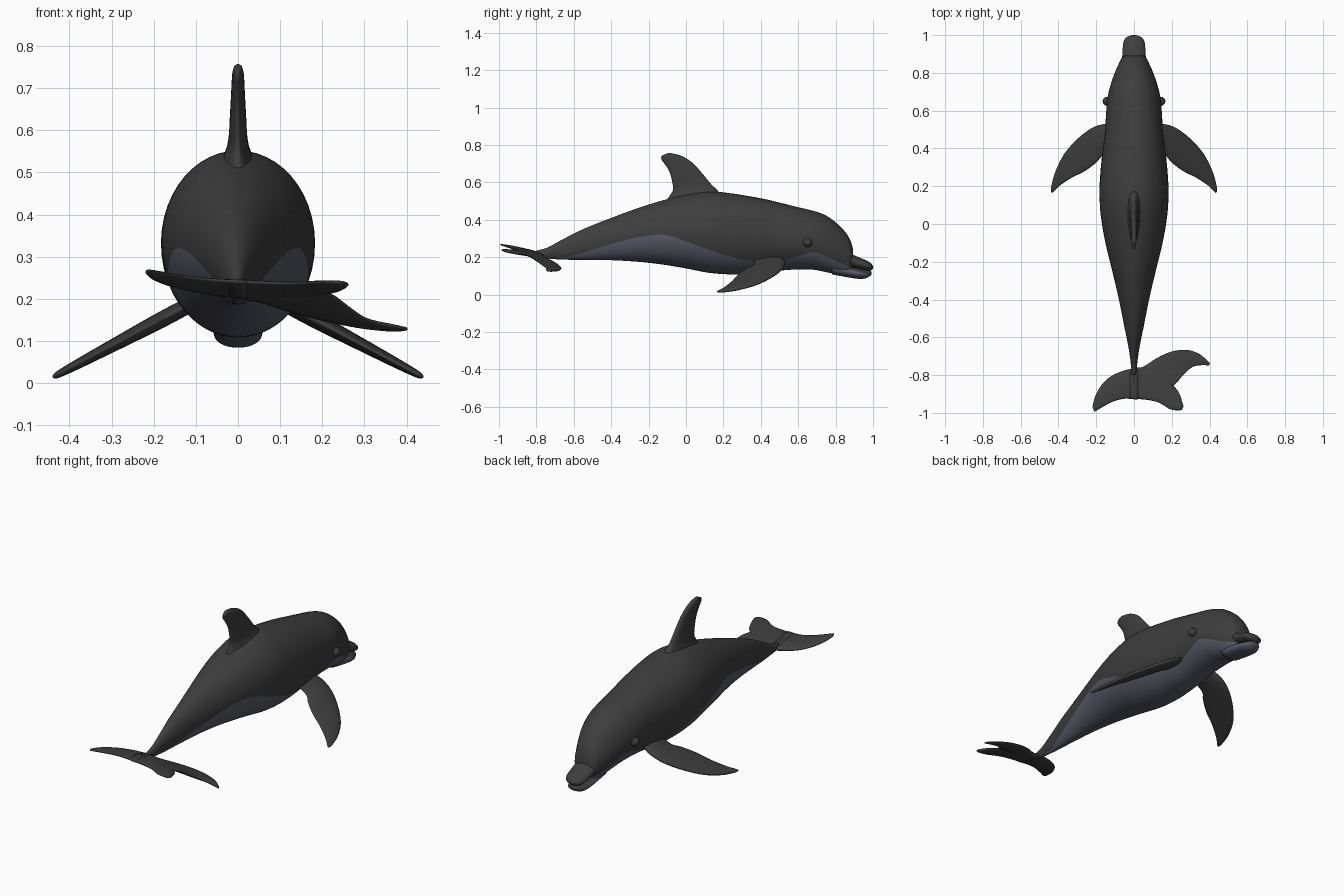
import bpy, bmesh, math
from mathutils import Vector


def material(name, rgb):
    m = bpy.data.materials.new(name)
    m.diffuse_color = (*rgb, 1)
    return m


DARK = material("dark grey skin", (0.048, 0.048, 0.048))
BELLY = material("blue grey belly", (0.10, 0.104, 0.14))


def smooth_rows(rows, steps):
    """Catmull-Rom interpolation of equal-length number rows."""
    rows = [Vector(r) for r in rows]
    pts = [rows[0] * 2 - rows[1]] + rows + [rows[-1] * 2 - rows[-2]]
    out = []
    for i in range(1, len(pts) - 2):
        a, b, c, d = pts[i - 1:i + 3]
        for s in range(steps):
            t = s / steps
            out.append(0.5 * (2 * b + (c - a) * t + (2 * a - 5 * b + 4 * c - d) * t * t
                              + (3 * b - a - 3 * c + d) * t ** 3))
    return out + [rows[-1]]


def skin(name, rings, light=lambda k: False):
    """Join closed rings into a smooth capped surface; light(k) picks belly strips."""
    bm = bmesh.new()
    vs = [[bm.verts.new(p) for p in ring] for ring in rings]
    n = len(vs[0])
    for a, b in zip(vs, vs[1:]):
        for k in range(n):
            f = bm.faces.new((a[k], a[(k + 1) % n], b[(k + 1) % n], b[k]))
            f.material_index = int(light(k))
    bm.faces.new(vs[0])
    bm.faces.new(vs[-1])
    bmesh.ops.recalc_face_normals(bm, faces=bm.faces)
    me = bpy.data.meshes.new(name)
    bm.to_mesh(me)
    bm.free()
    me.materials.append(DARK)
    me.materials.append(BELLY)
    for p in me.polygons:
        p.use_smooth = True
    ob = bpy.data.objects.new(name, me)
    bpy.context.collection.objects.link(ob)
    return ob


def trunk(name, rows, steps=5, low=10, high=16):
    """Elliptical rings from rows (y, top, bottom, half width, belly line)."""
    rings = []
    for y, top, bot, w, line in smooth_rows(rows, steps):
        zc, h = (top + bot) / 2, max((top - bot) / 2, 0.002)
        edge = math.asin(max(-0.995, min(0.9, (line - zc) / h)))
        up = math.pi / 2
        ang = [-up + (edge + up) * i / low for i in range(low)]
        ang += [edge + (up - edge) * i / high for i in range(high + 1)]
        side = [(w * math.cos(a), y, zc + h * math.sin(a)) for a in ang]
        rings.append(side + [(-x, yy, z) for x, yy, z in side[-2:0:-1]])
    total = len(rings[0])
    return skin(name, rings, lambda k: k < low or k >= total - low)


def fin(name, rows, place, normal, steps=5, n=20):
    """Lens-shaped blade from rows (lead u, lead v, trail u, trail v, half thickness)."""
    normal = Vector(normal).normalized()
    rings = []
    for lu, lv, tu, tv, th in smooth_rows(rows, steps):
        ring = []
        for k in range(n):
            a = 2 * math.pi * k / n
            t = 0.5 - 0.5 * math.cos(a)
            p = Vector(place(lu + (tu - lu) * t, lv + (tv - lv) * t))
            ring.append(p + normal * th * math.sin(a) * (1.1 - 0.4 * t))
        rings.append(ring)
    return skin(name, rings)


# Body with pale belly
trunk("body", [
    (-.80, .235, .20, .012, 0), (-.74, .252, .193, .017, .18), (-.66, .295, .187, .028, .195),
    (-.55, .35, .186, .05, .225), (-.4, .41, .184, .08, .27), (-.25, .465, .175, .115, .308),
    (-.12, .505, .16, .147, .32), (0, .535, .14, .17, .285), (.12, .552, .117, .182, .24),
    (.25, .54, .108, .18, .20), (.4, .515, .115, .165, .172), (.5, .492, .128, .153, .177),
    (.6, .467, .135, .147, .205), (.68, .448, .133, .138, .227), (.75, .422, .12, .12, .205),
    (.81, .378, .108, .098, .175), (.85, .337, .102, .08, .16), (.878, .292, .11, .066, .15),
    (.893, .245, .15, .045, .155)])

# Beak
trunk("upper_jaw", [
    (.76, .232, .17, .07, 0), (.82, .228, .155, .068, 0), (.88, .217, .145, .063, 0),
    (.93, .197, .135, .06, 0), (.97, .18, .128, .054, 0), (.99, .167, .13, .038, 0),
    (1.0, .152, .14, .012, 0)])
trunk("lower_jaw", [
    (.78, .17, .108, .06, .16), (.88, .15, .09, .058, .135), (.93, .14, .084, .055, .12),
    (.96, .133, .087, .047, .112), (.985, .128, .1, .03, .11), (.993, .12, .11, .01, .112)])

# Dorsal fin
fin("dorsal_fin", [
    (.21, .50, -.14, .45, .07), (.17, .555, -.09, .525, .036), (.135, .59, -.07, .56, .025),
    (.085, .65, -.075, .61, .021), (.04, .70, -.09, .66, .018), (-.01, .735, -.115, .70, .016),
    (-.05, .75, -.13, .72, .014), (-.09, .757, -.132, .737, .010), (-.107, .752, -.125, .745, .003)],
    lambda u, v: (0, u, v), (1, 0, 0))

# Flippers and eyes on both sides
for s, label in ((1, "right"), (-1, "left")):
    fin(label + "_flipper", [
        (.10, .52, .10, .37, .02), (.15, .53, .165, .36, .021), (.22, .51, .20, .325, .02),
        (.30, .45, .26, .28, .017), (.37, .37, .33, .245, .014), (.415, .28, .39, .205, .011),
        (.437, .20, .42, .178, .008), (.44, .172, .433, .165, .003)],
        lambda u, v: (s * u, v, .167 - .53 * (u - .15)), (s * .47, 0, .88))
    bpy.ops.mesh.primitive_uv_sphere_add(segments=20, ring_count=12, radius=.024,
                                         location=(s * .142, .65, .278))
    eye = bpy.context.object
    eye.name = label + "_eye"
    eye.data.materials.append(DARK)
    bpy.ops.object.shade_smooth()


# Tail flukes on one gently twisted sheet
def sheet(x, y):
    w = max(0, min(1, (y + .86) / .12))
    drop = .13 * max(x, 0) * w * w * (3 - 2 * w)
    return (x, y, .212 - .2 * (y + .78) - .06 * x - drop)


flukes = {
    "left_fluke": [
        (.02, -.76, .02, -.93, .018), (-.05, -.775, -.05, -.925, .016),
        (-.12, -.805, -.11, -.94, .013), (-.17, -.85, -.15, -.96, .011),
        (-.205, -.91, -.185, -.98, .009), (-.22, -.967, -.21, -.995, .005)],
    "right_rear_fluke": [
        (-.02, -.77, -.02, -.925, .018), (.08, -.80, .06, -.93, .015),
        (.17, -.83, .13, -.945, .013), (.23, -.88, .19, -.98, .011),
        (.255, -.94, .235, -.987, .009), (.262, -.965, .255, -.983, .004)],
    "right_front_fluke": [
        (0, -.76, 0, -.92, .018), (.05, -.755, .05, -.92, .017), (.12, -.71, .13, -.90, .016),
        (.20, -.675, .21, -.855, .014), (.28, -.667, .26, -.80, .012),
        (.34, -.685, .31, -.757, .010), (.38, -.715, .365, -.747, .008),
        (.402, -.738, .396, -.75, .004)],
}
for name, rows in flukes.items():
    fin(name, rows, sheet, (0, 0, 1))
